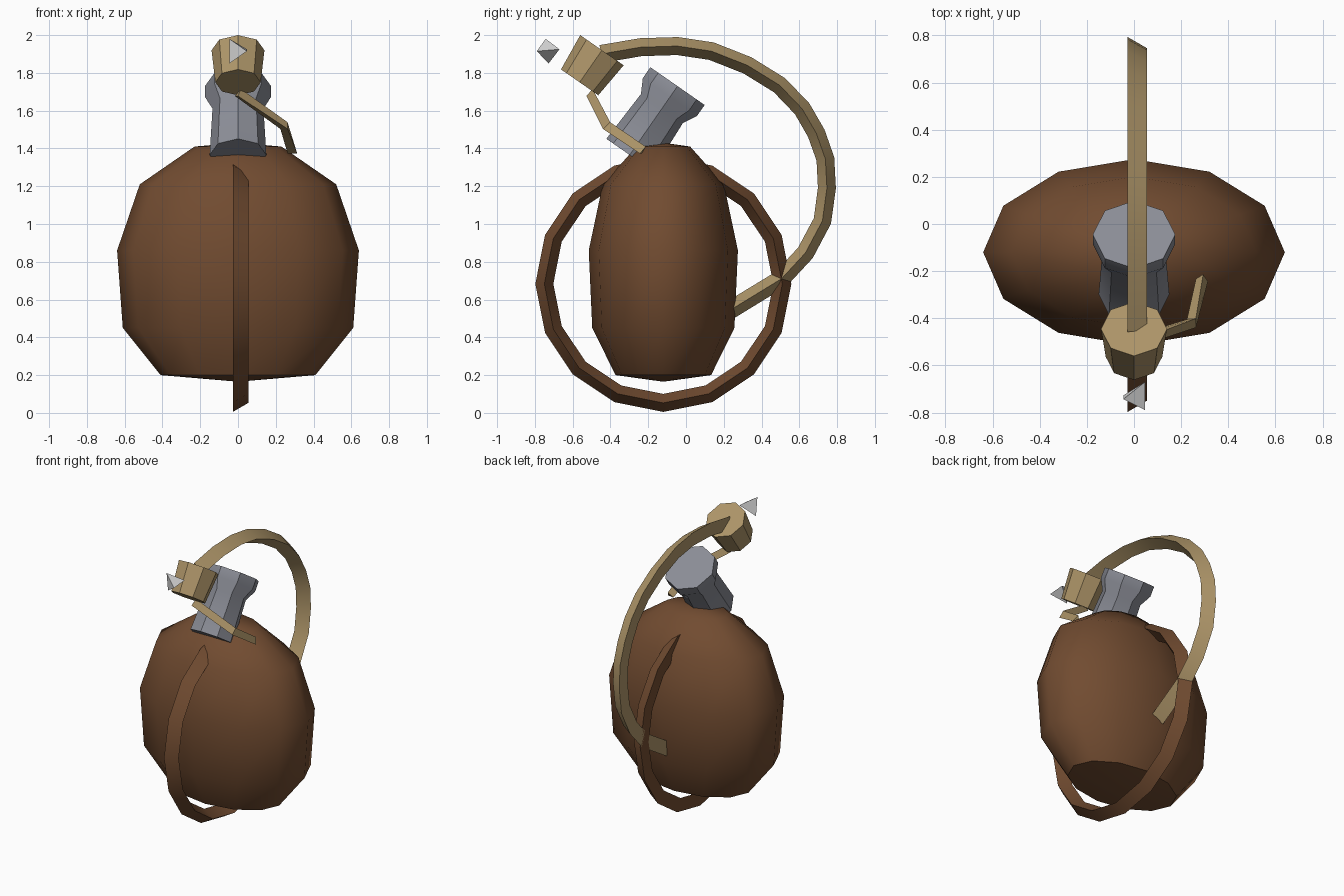
import bpy, bmesh, math
from mathutils import Vector, Matrix

cube = bpy.data.objects.get("Cube")
if cube:
    bpy.data.objects.remove(cube, do_unlink=True)


def material(name, rgb):
    m = bpy.data.materials.new(name)
    m.use_nodes = True
    m.diffuse_color = (*rgb, 1)
    m.node_tree.nodes["Principled BSDF"].inputs["Base Color"].default_value = (*rgb, 1)
    return m


leather = material("brown leather", (0.165, 0.071, 0.03))
tan = material("tan cork", (0.42, 0.30, 0.14))
steel = material("grey metal", (0.26, 0.27, 0.31))
pale = material("pale grey", (0.72, 0.72, 0.72))


def finish(name, bm, mat, angle):
    bmesh.ops.recalc_face_normals(bm, faces=bm.faces)
    mesh = bpy.data.meshes.new(name)
    bm.to_mesh(mesh)
    bm.free()
    mesh.materials.append(mat)
    obj = bpy.data.objects.new(name, mesh)
    bpy.context.collection.objects.link(obj)
    bpy.ops.object.select_all(action='DESELECT')
    obj.select_set(True)
    bpy.context.view_layer.objects.active = obj
    bpy.ops.object.shade_smooth_by_angle(angle=math.radians(angle))
    return obj


def skin(bm, rings, closed=False):
    """Join neighbouring vertex rings with quads."""
    pairs = list(zip(rings, rings[1:])) + ([(rings[-1], rings[0])] if closed else [])
    for a, b in pairs:
        for i in range(len(a)):
            j = (i + 1) % len(a)
            bm.faces.new((a[i], a[j], b[j], b[i]))


def lathe(name, profile, sides, matrix, mat, angle, poles=None):
    """Revolve (radius, height) pairs; close with poles or flat caps."""
    bm = bmesh.new()
    rings = []
    for r, z in profile:
        turns = [math.tau * i / sides for i in range(sides)]
        rings.append([bm.verts.new((r * math.cos(t), r * math.sin(t), z)) for t in turns])
    skin(bm, rings)
    for k, ring in enumerate((rings[0], rings[-1])):
        if poles:
            tip = bm.verts.new((0, 0, poles[k]))
            for i in range(sides):
                bm.faces.new((ring[i], ring[(i + 1) % sides], tip))
        else:
            bm.faces.new(ring)
    bm.transform(matrix)
    return finish(name, bm, mat, angle)


def cord(name, points, radius, apex, mat, closed=False):
    """Sweep a triangle along a path, one corner pointing to apex."""
    pts = [Vector(p) for p in points]
    n = len(pts)
    bm = bmesh.new()
    rings = []
    for i, p in enumerate(pts):
        before = pts[i - 1] if closed or i else p
        after = pts[(i + 1) % n] if closed or i < n - 1 else p
        along = ((after - p).normalized() + (p - before).normalized()).normalized()
        u = (apex - along * apex.dot(along)).normalized()
        v = along.cross(u)
        rings.append([bm.verts.new(p + radius * (u * math.cos(t) + v * math.sin(t)))
                      for t in (0, math.tau / 3, 2 * math.tau / 3)])
    skin(bm, rings, closed)
    if not closed:
        bm.faces.new(rings[0])
        bm.faces.new(rings[-1])
    return finish(name, bm, mat, 32)


# Flattened leather flask
lathe("flask_body", [(0.41, 0.2), (0.61, 0.45), (0.64, 0.86), (0.52, 1.21), (0.23, 1.41)], 12,
      Matrix.Translation((0, -0.12, 0)) @ Matrix.Diagonal((1, 0.617, 1, 1)),
      leather, 45, poles=(0.165, 1.43))

# Hoop strap around the flask
X = Vector((1, 0, 0))
hoop = [(0, -0.12 + 0.63 * math.sin(t), 0.683 - 0.63 * math.cos(t))
        for t in (math.tau * i / 16 for i in range(16))]
cord("hoop_strap", hoop, 0.055, X, leather, closed=True)

# Metal spout and stopper share the same forward lean
lean = Matrix.Rotation(math.radians(-34.8), 4, 'X')
lathe("spout", [(0.15, -0.444), (0.135, -0.145), (0.175, -0.07), (0.175, 0)], 8,
      Matrix.Translation((0, -0.045, 1.73)) @ lean, steel, 30)
lathe("stopper", [(0.12, -0.207), (0.14, 0)], 8,
      Matrix.Translation((0, -0.445, 1.92)) @ lean, tan, 30)

# Long carrying cord from stopper to the back
arc = [(-0.45, 1.9), (-0.24, 1.936), (-0.045, 1.942), (0.135, 1.915), (0.325, 1.84),
       (0.495, 1.735), (0.615, 1.61), (0.69, 1.48), (0.738, 1.344), (0.746, 1.19),
       (0.722, 1.016), (0.632, 0.847), (0.505, 0.71), (0.235, 0.545)]
cord("carrying_cord", [(0, y, z) for y, z in arc], 0.055, X, tan)

# Short tether from stopper to the shoulder
cord("tether", [(0, -0.5, 1.69), (0.25, -0.415, 1.515), (0.29, -0.23, 1.385)],
     0.03, Vector((0, 0, 1)), tan)

# Small pointed bead in front of the stopper
bm = bmesh.new()
for p in ((-0.045, -0.743, 1.98), (-0.045, -0.727, 1.85), (0.047, -0.79, 1.915), (0.047, -0.67, 1.925)):
    bm.verts.new(p)
bmesh.ops.convex_hull(bm, input=bm.verts)
finish("pointed_bead", bm, pale, 30)
